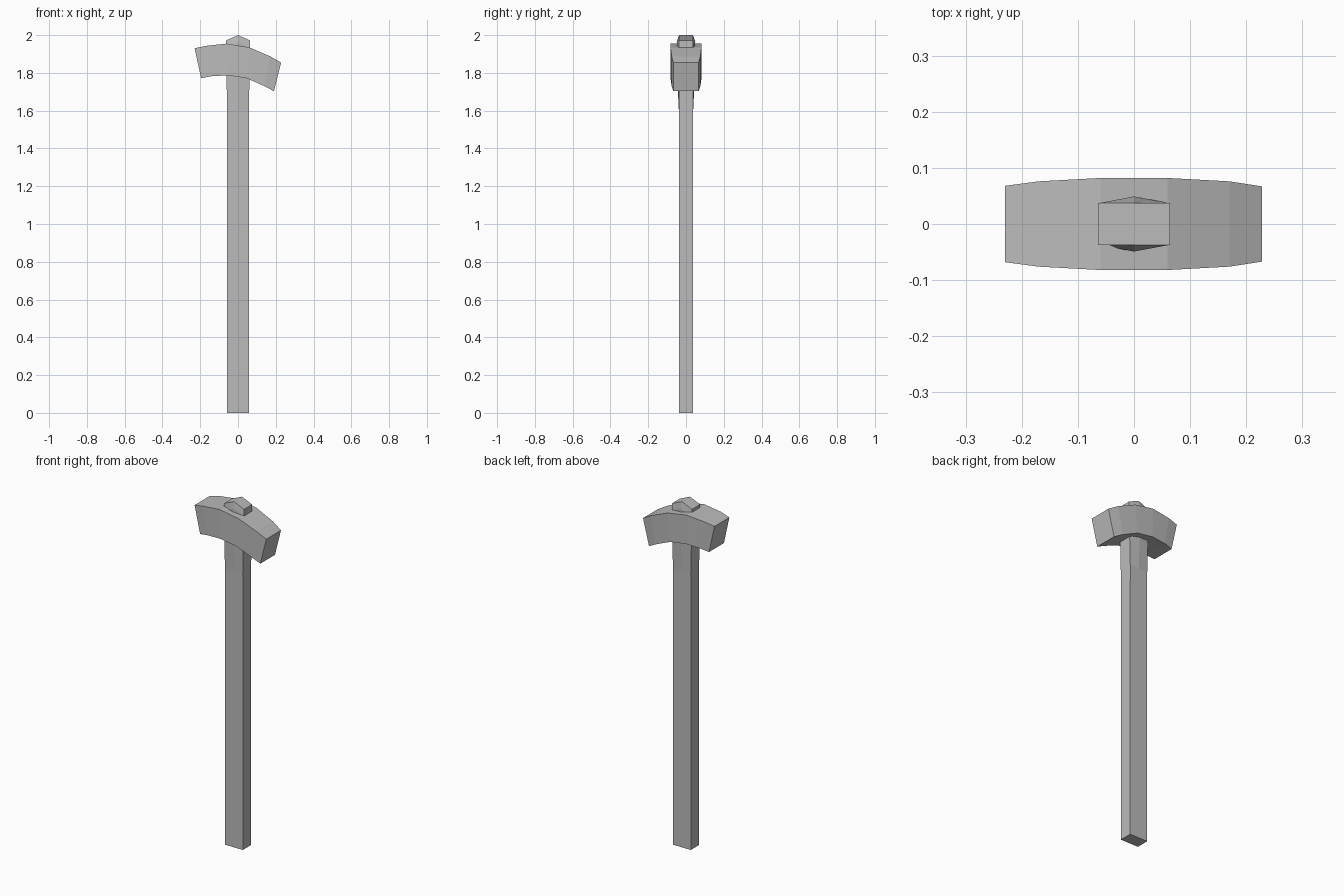
import bpy
import bmesh

if "Cube" in bpy.data.objects:
    bpy.data.objects.remove(bpy.data.objects["Cube"])

grey = bpy.data.materials.new("plain_grey")
grey.diffuse_color = (0.5, 0.5, 0.5, 1)
grey.use_nodes = True
grey.node_tree.nodes["Principled BSDF"].inputs["Base Color"].default_value = grey.diffuse_color


def loft(name, rings):
    """Join equal-length rings of points with quads and close both ends."""
    bm = bmesh.new()
    loops = [[bm.verts.new(p) for p in ring] for ring in rings]
    n = len(loops[0])
    for a, b in zip(loops, loops[1:]):
        for i in range(n):
            j = (i + 1) % n
            bm.faces.new((a[i], a[j], b[j], b[i]))
    bm.faces.new(loops[0])
    bm.faces.new(loops[-1])
    bmesh.ops.recalc_face_normals(bm, faces=bm.faces)
    mesh = bpy.data.meshes.new(name)
    bm.to_mesh(mesh)
    bm.free()
    mesh.materials.append(grey)
    obj = bpy.data.objects.new(name, mesh)
    bpy.context.collection.objects.link(obj)
    return obj


def section(x, y, ridge, z_edge, z_ridge, z_mid_side=None):
    """Six-sided handle section with a ridge down the front and back."""
    return [(-x, -y, z_edge), (0, -ridge, z_ridge), (x, -y, z_edge),
            (x, y, z_edge), (0, ridge, z_ridge), (-x, y, z_edge)]


# Handle: flat-sided shaft, flaring slightly with a ridge inside the head
loft("handle", [
    section(0.057, 0.037, 0.037, 0, 0),
    section(0.057, 0.038, 0.038, 1.60, 1.60),
    section(0.061, 0.038, 0.046, 1.77, 1.77),
    section(0.064, 0.037, 0.049, 1.93, 1.965),
    section(0.064, 0.037, 0.037, 1.972, 2.0),
])

# Head: curved block, as (top x, top z, bottom x, bottom z, half width)
stations = [
    (-0.230, 1.930, -0.195, 1.772, 0.068),
    (-0.170, 1.943, -0.145, 1.782, 0.076),
    (-0.060, 1.955, -0.055, 1.787, 0.082),
    (0.060, 1.935, 0.045, 1.772, 0.082),
    (0.170, 1.888, 0.140, 1.730, 0.076),
    (0.228, 1.855, 0.190, 1.703, 0.067),
]
loft("head", [[(tx, -w, tz), (tx, w, tz), (bx, w, bz), (bx, -w, bz)]
              for tx, tz, bx, bz, w in stations])
